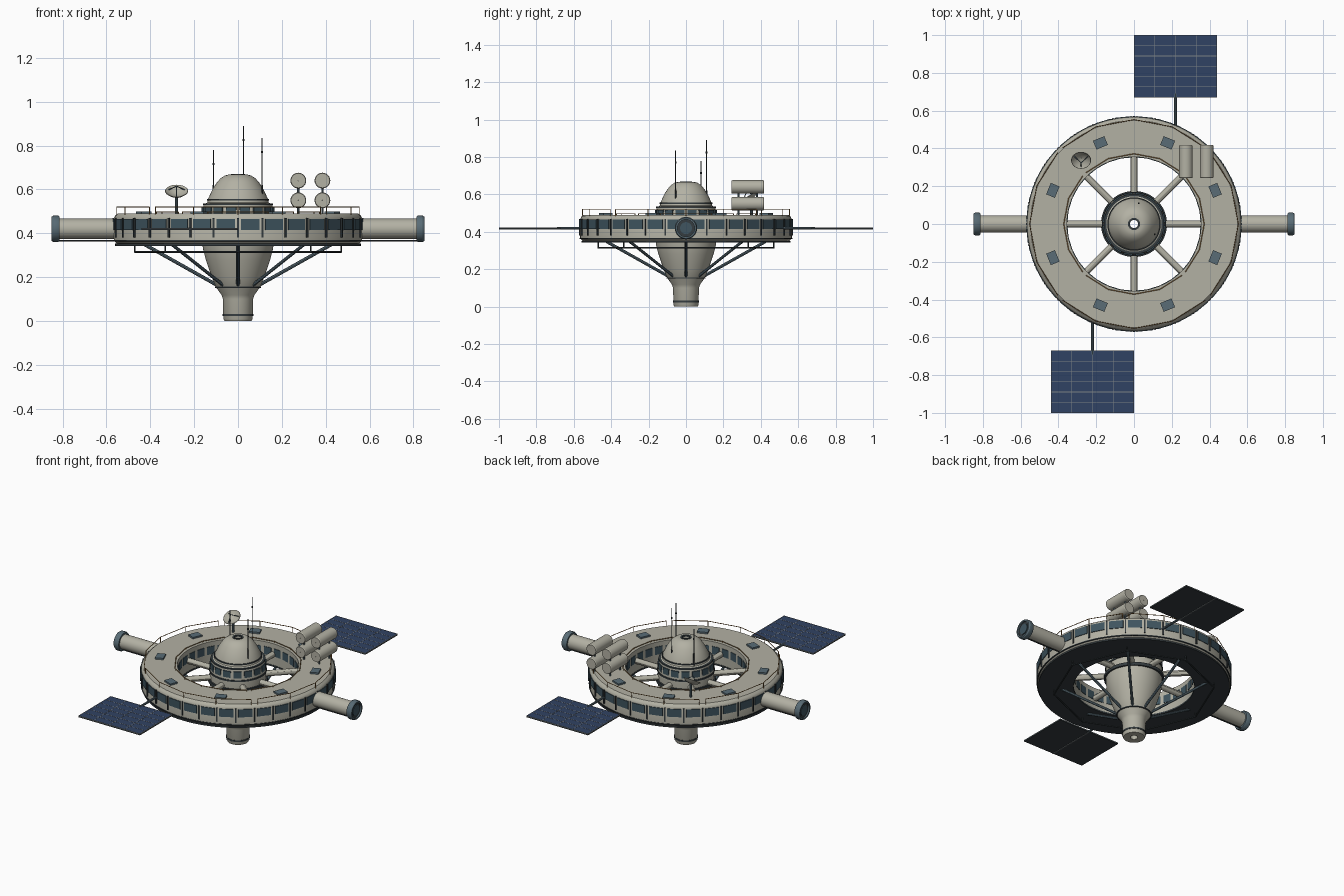
import bpy, bmesh
from math import pi, sin, cos, radians
from mathutils import Matrix, Vector

cube = bpy.data.objects.get("Cube")
if cube:
    bpy.data.objects.remove(cube)


def material(name, r, g, b):
    m = bpy.data.materials.new(name)
    m.use_nodes = True
    m.diffuse_color = (r, g, b, 1)
    m.node_tree.nodes["Principled BSDF"].inputs["Base Color"].default_value = (r, g, b, 1)
    return m


HULL = material("hull grey", .45, .44, .37)
SLATE = material("dark slate", .035, .045, .05)
STEEL = material("blue steel", .10, .15, .18)
GLASS = material("window glass", .05, .09, .115)
CELL = material("solar blue", .03, .055, .125)
GRID = material("grid grey", .22, .24, .25)
ORANGE = material("rail orange", .33, .17, .05)
made = []


def part(name, mat, build):
    """Make one object from a function that fills a bmesh."""
    bm = bmesh.new()
    build(bm)
    bmesh.ops.recalc_face_normals(bm, faces=bm.faces)
    me = bpy.data.meshes.new(name)
    bm.to_mesh(me)
    bm.free()
    me.materials.append(mat)
    ob = bpy.data.objects.new(name, me)
    bpy.context.collection.objects.link(ob)
    made.append(ob)
    return ob


def box(bm, size, loc, turn=0):
    """Box whose local position is turned about the z axis."""
    m = Matrix.Rotation(turn, 4, 'Z') @ Matrix.Translation(loc) @ Matrix.Diagonal((*size, 1))
    bmesh.ops.create_cube(bm, size=1, matrix=m)


def rod(bm, a, b, r, sides=8):
    a, b = Vector(a), Vector(b)
    d = b - a
    m = Matrix.Translation((a + b) / 2) @ d.to_track_quat('Z', 'Y').to_matrix().to_4x4()
    bmesh.ops.create_cone(bm, cap_ends=True, segments=sides, radius1=r, radius2=r,
                          depth=d.length, matrix=m)


def lathe(bm, profile, m=Matrix(), steps=64):
    """Closed (radius, height) profile turned about the z axis of m."""
    rows = [[bm.verts.new(m @ Vector((r * cos(2 * pi * i / steps), r * sin(2 * pi * i / steps), z)))
             for r, z in profile] for i in range(steps)]
    n = len(profile)
    for i in range(steps):
        a, b = rows[i], rows[(i + 1) % steps]
        for j in range(n):
            k = (j + 1) % n
            bm.faces.new((a[j], b[j], b[k], a[k]))


def band(r0, r1, z0, z1):
    return [(r0, z0), (r1, z0), (r1, z1), (r0, z1)]


def around(n, offset=0):
    return [2 * pi * (i + offset) / n for i in range(n)]


def polar(r, a, z):
    return Vector((r * cos(a), r * sin(a), z))


# Habitat ring
part("habitat_ring", HULL, lambda bm: lathe(bm, [
    (.355, .35), (.55, .35), (.566, .365), (.566, .468), (.56, .481), (.548, .49), (.355, .49)], steps=96))
part("ring_underplate", SLATE, lambda bm: lathe(bm, band(.353, .56, .342, .352), steps=96))
part("ring_lower_trim", SLATE, lambda bm: lathe(bm, band(.55, .569, .362, .368), steps=96))


def ring_boxes(n, offset, size, r, z):
    def build(bm):
        for a in around(n, offset):
            box(bm, size, (r, 0, z), a)
    return build


part("outer_windows", GLASS, ring_boxes(32, .5, (.009, .084, .05), .565, .44))
part("outer_ribs", SLATE, ring_boxes(32, 0, (.012, .008, .088), .566, .425))
part("inner_windows", GLASS, ring_boxes(32, .5, (.008, .05, .05), .3555, .435))
part("roof_hatches", STEEL, ring_boxes(8, .5, (.05, .065, .012), .465, .494))

# Central hub with an open core
part("hub", HULL, lambda bm: lathe(bm, [
    (.022, 0), (.062, 0), (.067, .01), (.069, .10), (.075, .118), (.1, .153), (.12, .2),
    (.147, .28), (.16, .33), (.165, .38), (.165, .48), (.157, .53), (.14, .54), (.135, .56),
    (.115, .603), (.095, .633), (.08, .65), (.06, .663), (.045, .667), (.022, .667)]))


def hub_trim(bm):
    for r0, r1, z0, z1 in ((.05, .07, .022, .032), (.09, .104, .15, .156), (.15, .175, .39, .41),
                           (.15, .169, .455, .465), (.13, .16, .528, .536), (.13, .141, .55, .557),
                           (.021, .032, .66, .67)):
        lathe(bm, band(r0, r1, z0, z1))


part("hub_trim_bands", SLATE, hub_trim)
part("hub_windows", GLASS, ring_boxes(16, .5, (.012, .047, .04), .159, .498))


# Spokes and lower braces
def spokes(bm):
    for a in around(8):
        rod(bm, polar(.15, a, .42), polar(.36, a, .42), .018, 12)


def braces(bm):
    for a in around(8):
        rod(bm, polar(.09, a, .16), polar(.425, a, .348), .008)


def lower_pipe(bm):
    pts = [polar(.47, a, .315) for a in around(8)]
    for i, p in enumerate(pts):
        rod(bm, p, pts[i - 1], .005, 6)
        rod(bm, p, p + Vector((0, 0, .03)), .004, 6)


part("spokes", HULL, spokes)
part("lower_braces", STEEL, braces)
part("lower_pipe", SLATE, lower_pipe)


# Roof handrails in four broken arcs
def rails(bm):
    for r in (.553, .372):
        z = .52 if r > .5 else .497
        for mid in around(4):
            pts = [polar(r, mid + radians(21.5 * k), z) for k in range(-2, 3)]
            for p, q in zip(pts, pts[1:]):
                rod(bm, p, q, .0022, 5)
            for p in pts:
                rod(bm, (p.x, p.y, .485), p, .0022, 5)


part("handrails", ORANGE, rails)

# Docking arms and solar wings, one on each side
for side, s in (("left", 1), ("right", -1)):
    axis = Matrix.Translation((0, 0, .42)) @ Matrix.Rotation(s * pi / 2, 4, 'Y')
    part(side + "_docking_arm", HULL, lambda bm: lathe(bm, band(.01, .046, .55, .825), axis, 32))
    part(side + "_docking_collar", STEEL, lambda bm: lathe(bm, [
        (.044, .813), (.056, .813), (.06, .82), (.06, .842), (.055, .85), (.046, .85), (.046, .835)], axis, 32))
    part(side + "_docking_face", SLATE, lambda bm: rod(
        bm, (s * .82, 0, .42), (s * .84, 0, .42), .048, 32))
    part(side + "_docking_port", GLASS, lambda bm: rod(
        bm, (s * .83, 0, .42), (s * .844, 0, .42), .032, 32))
    part(side + "_arm_pipe", SLATE, lambda bm: rod(
        bm, (s * .55, 0, .366), (s * .82, 0, .366), .004, 6))

    cx, cy = s * .22, s * .835
    part(side + "_wing_boom", STEEL, lambda bm: rod(
        bm, (cx, s * .5, .42), (cx, s * .69, .42), .007))
    part(side + "_wing_back", SLATE, lambda bm: box(bm, (.44, .33, .006), (cx, cy, .418)))
    part(side + "_wing_cells", CELL, lambda bm: box(bm, (.434, .324, .003), (cx, cy, .4222)))
    part(side + "_wing_spar", GRID, lambda bm: box(bm, (.005, .33, .004), (cx, cy, .4145)))

    def grid(bm):
        for i in range(5):
            box(bm, (.003, .33, .004), (cx + (i / 4 - .5) * .437, cy, .4225))
        for i in range(7):
            box(bm, (.44, .003, .004), (cx, cy + (i / 6 - .5) * .327, .4225))
    part(side + "_wing_grid", GRID, grid)


# Storage tanks on a rack
TANK_X, TANK_Z = (.275, .385), (.55, .64)


def tanks(bm):
    for x in TANK_X:
        for z in TANK_Z:
            m = Matrix.Translation((x, .33, z)) @ Matrix.Rotation(pi / 2, 4, 'X')
            lathe(bm, [(.001, -.087), (.033, -.087), (.036, -.082), (.036, .082),
                       (.033, .087), (.001, .087)], m, 24)


def rack(bm):
    for x in TANK_X:
        for y in (.28, .38):
            rod(bm, (x, y, .485), (x, y, .62), .005)


part("storage_tanks", HULL, tanks)
part("tank_rack", STEEL, rack)

# Dish antenna, tipped towards the front
tilt = Matrix.Translation((-.28, .35, .572)) @ Matrix.Rotation(radians(32), 4, 'X')
part("dish", HULL, lambda bm: lathe(bm, [
    (.001, 0), (.02, .003), (.038, .011), (.053, .024), (.051, .026), (.037, .015), (.02, .007), (.001, .004)],
    tilt, 32))


def dish_mount(bm):
    rod(bm, (-.28, .35, .485), (-.28, .35, .574), .007)
    for a in around(3, .25):
        rod(bm, tilt @ polar(.042, a, .018), tilt @ Vector((0, 0, .05)), .0025, 6)


part("dish_mount", STEEL, dish_mount)


# Whip antennas on the dome
def whips(bm):
    for x, y, top in ((.11, -.055, .835), (-.112, .08, .78), (.025, .11, .89)):
        rod(bm, (x, y, .53), (x, y, top), .0025, 6)
        rod(bm, (x, y, .53), (x, y, .62), .004, 6)
        rod(bm, (x, y, top - .07), (x, y, top - .06), .005, 6)


part("whip_antennas", SLATE, whips)

# Smooth round parts, keep edges sharp
bpy.ops.object.select_all(action='DESELECT')
for ob in made:
    ob.select_set(True)
bpy.context.view_layer.objects.active = made[0]
bpy.ops.object.shade_smooth_by_angle(angle=radians(30))
